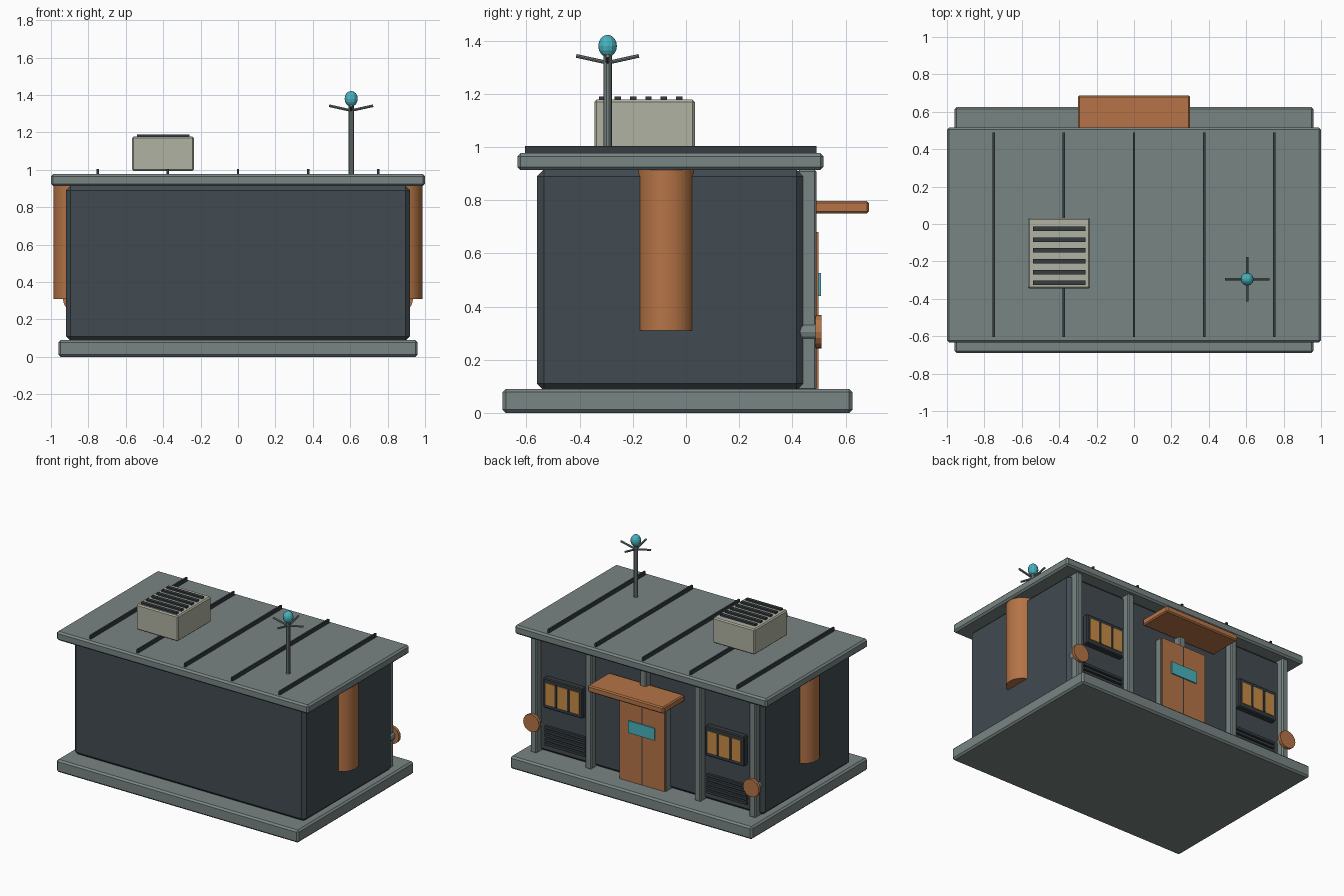
import bpy, math
from mathutils import Vector

if "Cube" in bpy.data.objects:
    bpy.data.objects.remove(bpy.data.objects["Cube"])


def mat(name, r, g, b):
    m = bpy.data.materials.new(name)
    m.diffuse_color = (r, g, b, 1)
    m.use_nodes = True
    m.node_tree.nodes["Principled BSDF"].inputs["Base Color"].default_value = m.diffuse_color
    return m


GREY = mat("weathered_grey", 0.19, 0.235, 0.23)
WALL = mat("slate_wall", 0.054, 0.07, 0.082)
DARK = mat("dark_trim", 0.035, 0.045, 0.053)
BEIGE = mat("pale_beige", 0.43, 0.445, 0.36)
RUST = mat("copper_orange", 0.46, 0.175, 0.062)
AMBER = mat("amber_glass", 0.58, 0.26, 0.06)
CYAN = mat("cyan_light", 0.065, 0.45, 0.52)


def finish(name, m):
    o = bpy.context.object
    o.name = name
    o.data.materials.append(m)
    return o


def box(name, x, y, z, m, bevel=0):
    """Box from (min, max) ranges on each axis."""
    bpy.ops.mesh.primitive_cube_add(size=1)
    o = finish(name, m)
    for v in o.data.vertices:
        v.co = [r[0] if c < 0 else r[1] for c, r in zip(v.co, (x, y, z))]
    if bevel:
        b = o.modifiers.new("bevel", 'BEVEL')
        b.width = bevel
        b.segments = 1
    return o


def rod(name, a, b, r, m, sides=12, smooth=False):
    """Cylinder between two points."""
    a, b = Vector(a), Vector(b)
    bpy.ops.mesh.primitive_cylinder_add(vertices=sides, radius=r, depth=(b - a).length,
                                        location=(a + b) / 2)
    o = finish(name, m)
    o.rotation_euler = (b - a).to_track_quat('Z', 'Y').to_euler()
    if smooth:
        bpy.ops.object.shade_smooth_by_angle(angle=math.radians(40))
    return o


def span(c, w):
    return (c - w / 2, c + w / 2)


# Main shell
box("base_slab", (-0.96, 0.96), (-0.69, 0.626), (0, 0.09), GREY, 0.012)
box("wall_body", (-0.92, 0.92), (-0.56, 0.44), (0.085, 0.915), WALL, 0.025)
box("roof_slab", (-1, 1), (-0.634, 0.517), (0.913, 0.977), GREY, 0.012)
for i in range(5):
    box("roof_rib", span(-0.75 + 0.375 * i, 0.012), (-0.605, 0.49), (0.97, 1.004), DARK)

# Rooftop ventilation unit
box("vent_unit", (-0.567, -0.235), (-0.345, 0.033), (0.995, 1.178), BEIGE, 0.008)
for i in range(6):
    box("vent_slat", (-0.54, -0.26), span(-0.025 - 0.058 * i, 0.024), (1.175, 1.19), DARK)

# Antenna
AX, AY = 0.605, -0.295
rod("antenna_mast", (AX, AY, 0.97), (AX, AY, 1.345), 0.016, GREY, 10)
for dx, dy in ((1, 0), (-1, 0), (0, 1), (0, -1)):
    rod("antenna_arm", (AX, AY, 1.317), (AX + 0.118 * dx, AY + 0.118 * dy, 1.343), 0.007, GREY, 8)
bpy.ops.mesh.primitive_uv_sphere_add(segments=12, ring_count=8, radius=1, location=(AX, AY, 1.38))
finish("antenna_beacon", CYAN).scale = (0.035, 0.035, 0.042)

# Posts along the entrance wall
for i in range(5):
    box("wall_post", span(-0.868 + 0.434 * i, 0.05), (0.42, 0.49), (0.085, 0.915), GREY, 0.007)

# Double door, sign and canopy
box("door_frame", (-0.185, 0.185), (0.43, 0.489), (0.085, 0.68), GREY)
for s in (-1, 1):
    box("door_leaf", span(s * 0.092, 0.176), (0.485, 0.499), (0.09, 0.68), RUST)
box("door_seam", (-0.005, 0.005), (0.485, 0.497), (0.09, 0.68), DARK)
box("door_sign", (-0.105, 0.105), (0.495, 0.507), (0.44, 0.527), CYAN)
box("canopy", (-0.3, 0.3), (0.445, 0.688), (0.75, 0.797), RUST, 0.008)

# Repeated on both sides
for s in (-1, 1):
    # Side tanks
    rod("side_tank", (s * 0.88, -0.075, 0.31), (s * 0.88, -0.075, 0.913), 0.107, RUST, 20, True)
    # Round caps on the outer posts
    rod("cap_hub", (s * 0.872, 0.40, 0.305), (s * 0.872, 0.492, 0.305), 0.034, GREY, 12)
    rod("cap_disc", (s * 0.872, 0.488, 0.305), (s * 0.872, 0.51, 0.305), 0.063, RUST, 16)
    # Window
    c = s * 0.642
    box("window_frame", span(c, 0.31), (0.43, 0.48), (0.425, 0.64), DARK, 0.006)
    box("window_glass", span(c, 0.264), (0.475, 0.485), (0.455, 0.61), AMBER)
    for k in (-1, 1):
        box("window_bar", span(c + k * 0.05, 0.014), (0.475, 0.491), (0.455, 0.61), DARK)
    # Louvre below the window
    for i in range(5):
        box("louvre_slat", span(c, 0.32), (0.43, 0.458), span(0.155 + 0.03 * i, 0.018), DARK)
